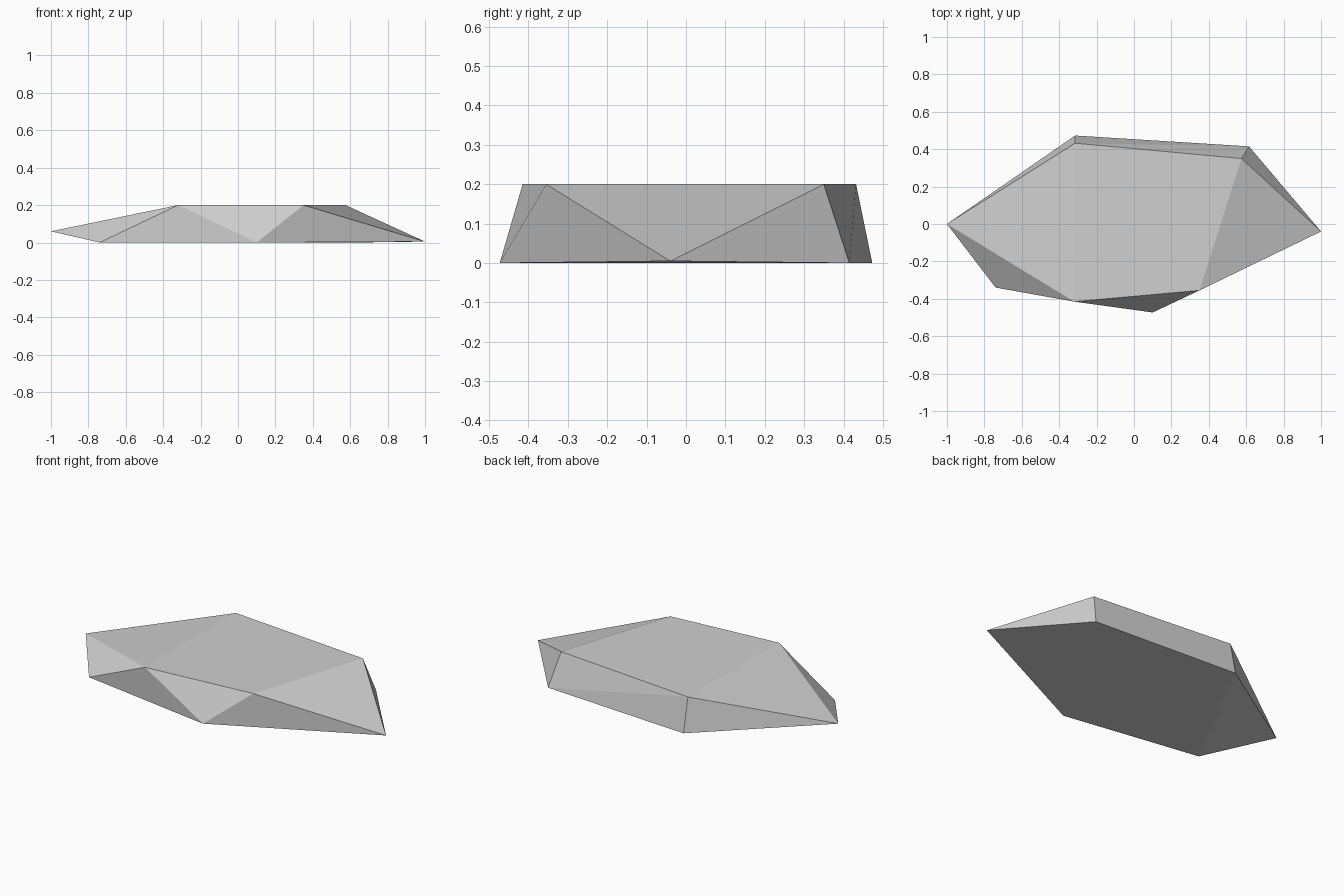
import bpy
import bmesh
import math

# Remove the default object
cube = bpy.data.objects.get("Cube")
if cube:
    bpy.data.objects.remove(cube, do_unlink=True)

# Plain grey stone material
grey = (0.63, 0.63, 0.63, 1.0)
stone = bpy.data.materials.new("stone_grey")
stone.use_nodes = True
stone.diffuse_color = grey
bsdf = next(n for n in stone.node_tree.nodes if n.type == "BSDF_PRINCIPLED")
bsdf.inputs["Base Color"].default_value = grey
bsdf.inputs["Roughness"].default_value = 0.9

# Corners of the faceted slab: flat top, wide base and two pointed ends
HEIGHT = 0.2
top_rim = [(-0.32, -0.415), (0.35, -0.355), (0.575, 0.35), (-0.315, 0.432)]
base_rim = [(-0.74, -0.34), (0.1, -0.473), (0.615, 0.415), (-0.315, 0.473)]
tips = [(-1.0, 0.0, 0.06), (1.0, -0.04, 0.005)]
corners = [(x, y, HEIGHT) for x, y in top_rim]
corners += [(x, y, 0.0) for x, y in base_rim]
corners += tips

# Wrap the corners in a convex shell and merge coplanar triangles
bm = bmesh.new()
for co in corners:
    bm.verts.new(co)
bmesh.ops.convex_hull(bm, input=bm.verts[:])
bmesh.ops.dissolve_limit(bm, angle_limit=math.radians(0.3),
                         verts=bm.verts[:], edges=bm.edges[:])
bmesh.ops.recalc_face_normals(bm, faces=bm.faces[:])

mesh = bpy.data.meshes.new("flat_rock")
bm.to_mesh(mesh)
bm.free()
mesh.materials.append(stone)
rock = bpy.data.objects.new("flat_rock", mesh)
bpy.context.collection.objects.link(rock)
